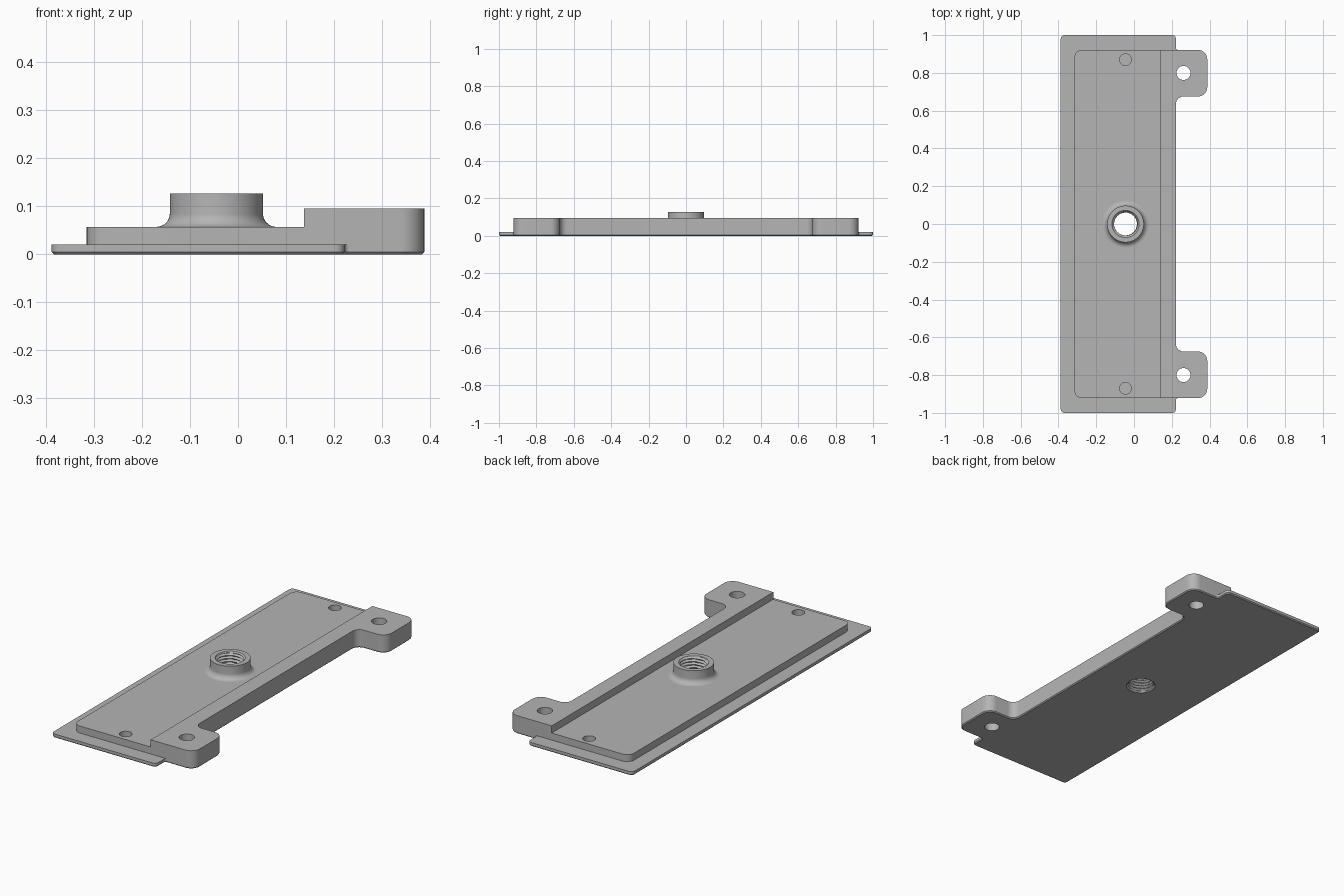
import bpy, bmesh
from math import sin, cos, pi, radians
from mathutils import Vector

if "Cube" in bpy.data.objects:
    bpy.data.objects.remove(bpy.data.objects["Cube"])

grey = bpy.data.materials.new("plain_grey")
grey.use_nodes = True
GREY = (0.46, 0.46, 0.46, 1)
grey.diffuse_color = GREY
grey.node_tree.nodes["Principled BSDF"].inputs["Base Color"].default_value = GREY

SEGS = 64
CX = -0.045          # x of the boss and the dowel holes
BOSS_R, FLARE_R, SLEEVE_R = 0.097, 0.125, 0.075
BASE_Z, PLATE_Z, RAIL_Z, BOSS_Z = 0.02, 0.057, 0.095, 0.127


def finish(bm, name):
    bmesh.ops.recalc_face_normals(bm, faces=bm.faces[:])
    mesh = bpy.data.meshes.new(name)
    bm.to_mesh(mesh)
    bm.free()
    mesh.materials.append(grey)
    obj = bpy.data.objects.new(name, mesh)
    bpy.context.collection.objects.link(obj)
    bpy.ops.object.select_all(action='DESELECT')
    obj.select_set(True)
    bpy.context.view_layer.objects.active = obj
    bpy.ops.object.shade_smooth_by_angle(angle=radians(30))


def outline(half, steps=8):
    """Mirror half an outline across y = 0 and round its right-angled corners."""
    corners = half + [(x, -y, r) for x, y, r in reversed(half)]
    loop = []
    for i, (x, y, r) in enumerate(corners):
        p = Vector((x, y))
        if r == 0:
            loop.append(p)
            continue
        a = (Vector(corners[i - 1][:2]) - p).normalized()
        b = (Vector(corners[(i + 1) % len(corners)][:2]) - p).normalized()
        for k in range(steps + 1):
            t = pi / 2 * k / steps
            loop.append(p + r * (a + b - b * cos(t) - a * sin(t)))
    return loop


def circle(x, y, r):
    return [Vector((x + r * cos(2 * pi * k / SEGS), y + r * sin(2 * pi * k / SEGS)))
            for k in range(SEGS)]


def inset(loop, d):
    """Move a counter-clockwise loop inward by d."""
    moved = []
    for i, p in enumerate(loop):
        e1 = (p - loop[i - 1]).normalized()
        e2 = (loop[(i + 1) % len(loop)] - p).normalized()
        n1, n2 = Vector((-e1.y, e1.x)), Vector((-e2.y, e2.x))
        moved.append(p + d * (n1 + n2) / (1 + n1.dot(n2)))
    return moved


def slab(name, outer, holes, levels):
    """Extrude an outline with holes through (z, inset) levels."""
    bm = bmesh.new()
    caps = ([], [])
    for n, loop in enumerate([outer] + holes):
        rings = []
        for z, d in levels:
            pts = inset(loop, d) if n == 0 and d else loop
            rings.append([bm.verts.new((p.x, p.y, z)) for p in pts])
        size = len(loop)
        for lo, hi in zip(rings, rings[1:]):
            for i in range(size):
                j = (i + 1) % size
                bm.faces.new((lo[i], lo[j], hi[j], hi[i]))
        for cap, ring in zip(caps, (rings[0], rings[-1])):
            cap += [bm.edges.get((ring[i - 1], ring[i])) for i in range(size)]
    for cap in caps:
        bmesh.ops.triangle_fill(bm, use_beauty=True, edges=cap, normal=(0, 0, 1))
    finish(bm, name)


tab_holes = [circle(0.262, s * 0.8, 0.037) for s in (-1, 1)]
dowel_holes = [circle(CX, s * 0.87, 0.031) for s in (-1, 1)]
tab = [(0.222, 0.675, 0.04), (0.388, 0.675, 0.05), (0.388, 0.922, 0.05)]

# Thin base flange with tab feet and a chamfered underside
slab("base_flange",
     outline(tab + [(0.222, 0.922, 0.01), (0.222, 1, 0.02), (-0.388, 1, 0.02)]),
     tab_holes + [circle(CX, 0, SLEEVE_R)],
     [(0, 0.005), (0.005, 0), (BASE_Z, 0)])

# Raised plate with blind dowel holes
slab("raised_plate", outline([(0.137, 0.922, 0), (-0.315, 0.922, 0.04)]),
     dowel_holes + [circle(CX, 0, FLARE_R)], [(BASE_Z, 0), (PLATE_Z, 0)])

# Side rail with two mounting tabs
slab("mounting_rail", outline(tab + [(0.137, 0.922, 0)]), tab_holes,
     [(BASE_Z, 0), (RAIL_Z, 0)])

# Round boss with a flared foot and a threaded bore
flare = FLARE_R - BOSS_R
shell = [(SLEEVE_R, 0), (SLEEVE_R, BASE_Z), (FLARE_R, BASE_Z)]
shell += [(FLARE_R - flare * sin(t), PLATE_Z + flare * (1 - cos(t)))
          for t in (pi / 2 * k / 8 for k in range(9))]
shell.append((BOSS_R, BOSS_Z))
ROWS, PITCH = 80, 0.016


def thread_radius(z, turn):
    wave = abs(2 * ((z / PITCH - turn) % 1) - 1)
    lead_in = 0.072 - min(z, BOSS_Z - z)
    return max(0.06 + 0.011 * wave, lead_in)


bm = bmesh.new()
columns = []
for k in range(SEGS):
    turn = k / SEGS
    bore = [(thread_radius(z, turn), z)
            for z in (BOSS_Z * (1 - i / ROWS) for i in range(ROWS + 1))]
    columns.append([bm.verts.new((CX + r * cos(2 * pi * turn), r * sin(2 * pi * turn), z))
                    for r, z in shell + bore])
for k, col in enumerate(columns):
    prev = columns[k - 1]
    for i in range(len(col)):
        bm.faces.new((prev[i - 1], col[i - 1], col[i], prev[i]))
finish(bm, "threaded_boss")
